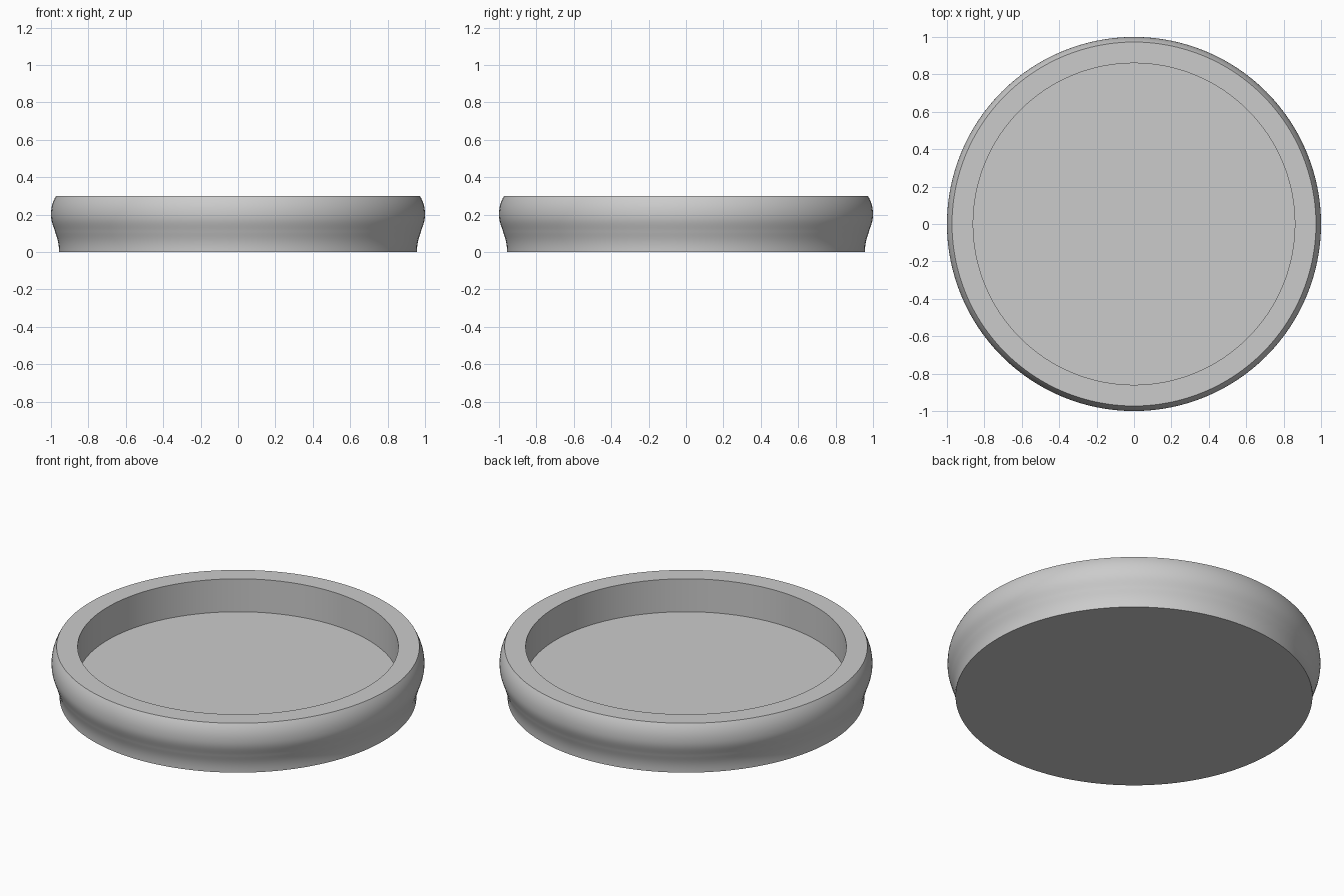
import bpy, bmesh, math
from mathutils import Vector
from mathutils.geometry import interpolate_bezier

cube = bpy.data.objects.get("Cube")
if cube:
    bpy.data.objects.remove(cube, do_unlink=True)

SEGMENTS = 128
RIM_HEIGHT, FLOOR_HEIGHT, INNER_RADIUS = 0.30, 0.105, 0.86

# Single plain grey material
grey = bpy.data.materials.new("plain grey")
grey.use_nodes = True
colour = (0.6, 0.6, 0.6, 1)
grey.diffuse_color = colour
grey.node_tree.nodes["Principled BSDF"].inputs["Base Color"].default_value = colour


def curve(*points):
    """Sample one bezier span of the (radius, height) profile."""
    return interpolate_bezier(*[Vector((r, 0, z)) for r, z in points], 12)


# Outer wall: concave foot flowing into a rounded bulge
foot = curve((0.957, 0), (0.957, 0.06), (0.972, 0.085), (0.98, 0.115))
bulge = curve((0.98, 0.115), (0.99, 0.145), (1.0, 0.165), (1.0, 0.20))
shoulder = curve((1.0, 0.20), (1.0, 0.24), (0.99, 0.27), (0.973, RIM_HEIGHT))

# Closed section: base centre, outer wall, flat rim, inner wall, floor centre
profile = [Vector((0, 0, 0))] + foot + bulge[1:] + shoulder[1:]
profile += [Vector((INNER_RADIUS, 0, RIM_HEIGHT)),
            Vector((INNER_RADIUS, 0, FLOOR_HEIGHT)),
            Vector((0, 0, FLOOR_HEIGHT))]

# Turn the section around the vertical axis
bm = bmesh.new()
verts = [bm.verts.new(p) for p in profile]
edges = [bm.edges.new(pair) for pair in zip(verts, verts[1:])]
bmesh.ops.spin(bm, geom=verts + edges, cent=(0, 0, 0), axis=(0, 0, 1),
               angle=math.tau, steps=SEGMENTS, use_merge=True)
bmesh.ops.remove_doubles(bm, verts=bm.verts, dist=1e-5)
bmesh.ops.recalc_face_normals(bm, faces=bm.faces)

mesh = bpy.data.meshes.new("round_tray")
bm.to_mesh(mesh)
bm.free()
mesh.materials.append(grey)
tray = bpy.data.objects.new("round_tray", mesh)
bpy.context.collection.objects.link(tray)

# Smooth wall with crisp rim and floor edges
bpy.ops.object.select_all(action="DESELECT")
tray.select_set(True)
bpy.context.view_layer.objects.active = tray
bpy.ops.object.shade_smooth_by_angle(angle=math.radians(30))
